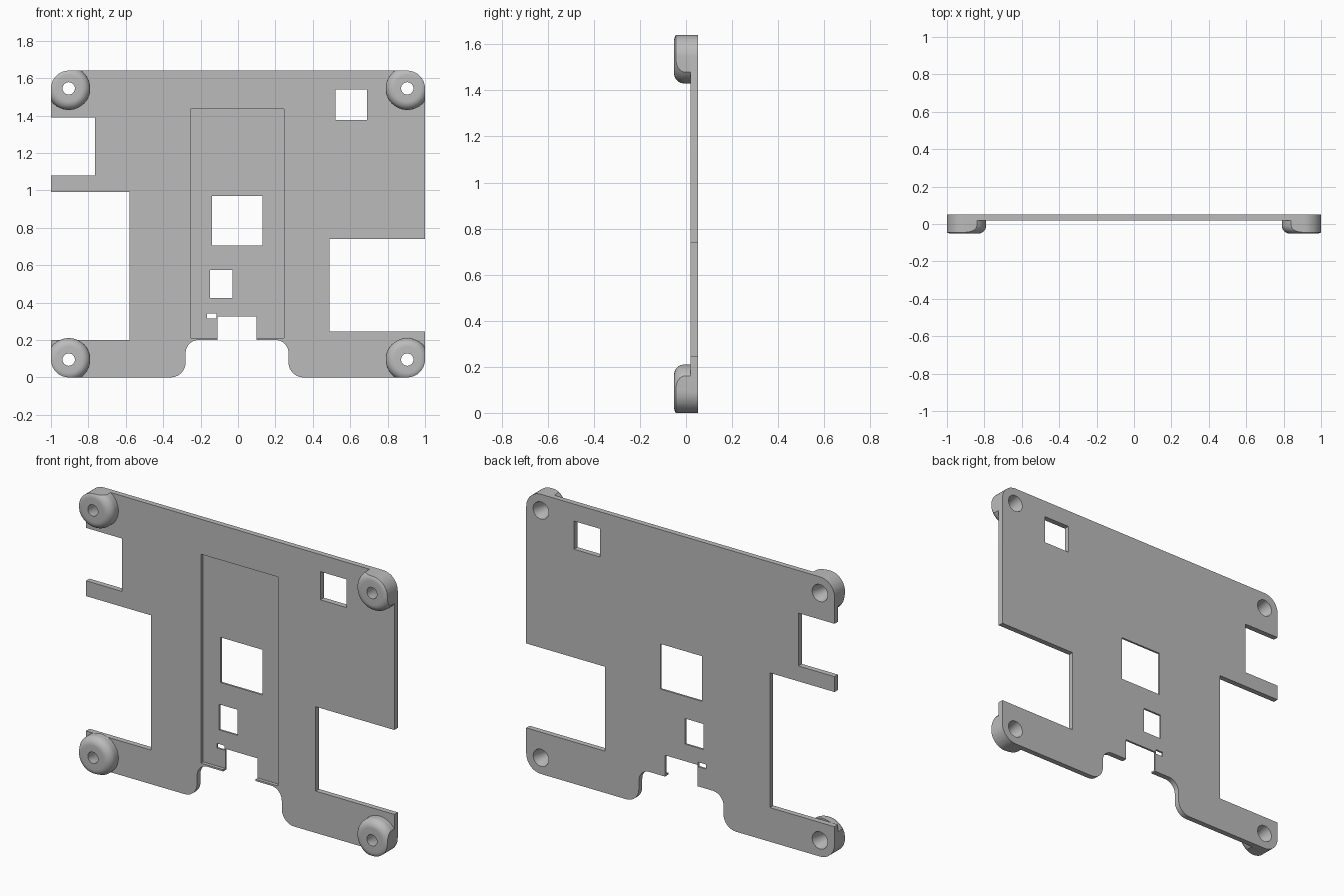
import bpy, bmesh
from math import sin, cos, pi, radians
from mathutils import Vector, Matrix

cube = bpy.data.objects.get("Cube")
if cube:
    bpy.data.objects.remove(cube, do_unlink=True)

FRONT, FACE, BACK = -0.052, 0.02, 0.052   # boss tip, plate front, plate back
TOP = 1.64
CORNER = 0.095

grey = bpy.data.materials.new("plain grey")
grey.use_nodes = True
grey.diffuse_color = (0.5, 0.5, 0.5, 1)
grey.node_tree.nodes["Principled BSDF"].inputs["Base Color"].default_value = (0.5, 0.5, 0.5, 1)


def make_object(name, bm):
    bmesh.ops.recalc_face_normals(bm, faces=bm.faces)
    mesh = bpy.data.meshes.new(name)
    bm.to_mesh(mesh)
    bm.free()
    mesh.materials.append(grey)
    obj = bpy.data.objects.new(name, mesh)
    bpy.context.collection.objects.link(obj)
    return obj


def rounded(points, steps=10):
    """Outline of (x, z, radius) right-angled corners with fillets."""
    out = []
    for i, (x, z, r) in enumerate(points):
        c = Vector((x, z))
        if r == 0:
            out.append(c)
            continue
        to_prev = (Vector(points[i - 1][:2]) - c).normalized()
        to_next = (Vector(points[(i + 1) % len(points)][:2]) - c).normalized()
        centre = c + (to_prev + to_next) * r
        for k in range(steps + 1):
            a = pi / 2 * k / steps
            out.append(centre - r * (to_next * cos(a) + to_prev * sin(a)))
    return out


def prism(name, outline, y0, y1):
    bm = bmesh.new()
    face = bm.faces.new([bm.verts.new((p[0], y0, p[1])) for p in outline])
    ext = bmesh.ops.extrude_face_region(bm, geom=[face])
    verts = [v for v in ext["geom"] if isinstance(v, bmesh.types.BMVert)]
    bmesh.ops.translate(bm, verts=verts, vec=(0, y1 - y0, 0))
    return make_object(name, bm)


def box(name, x0, x1, z0, z1, y0=-0.2, y1=0.2):
    return prism(name, [(x0, z0), (x1, z0), (x1, z1), (x0, z1)], y0, y1)


def lathe(name, profile, x, z, steps=64):
    """Spin (radius, y) points, from axis to axis, around a y-parallel axis."""
    bm = bmesh.new()
    verts = [bm.verts.new((r, y, 0)) for r, y in profile]
    edges = [bm.edges.new(pair) for pair in zip(verts, verts[1:])]
    bmesh.ops.spin(bm, geom=verts + edges, cent=(0, 0, 0), axis=(0, 1, 0),
                   angle=2 * pi, steps=steps)
    bmesh.ops.remove_doubles(bm, verts=bm.verts, dist=1e-5)
    bmesh.ops.transform(bm, matrix=Matrix.Translation((x, 0, z)), verts=bm.verts)
    return make_object(name, bm)


def combine(obj, cutter, operation="DIFFERENCE"):
    mod = obj.modifiers.new("cut", "BOOLEAN")
    mod.operation = operation
    mod.solver = "EXACT"
    mod.object = cutter
    bpy.context.view_layer.objects.active = obj
    bpy.ops.object.modifier_apply(modifier=mod.name)


def discard(obj):
    bpy.data.objects.remove(obj, do_unlink=True)


# Plate with its side notches and stepped bottom notch
plate = prism("mounting_plate", rounded([
    (-1, 0, CORNER), (-0.28, 0, 0.08), (-0.28, 0.2, 0.07), (-0.11, 0.2, 0),
    (-0.11, 0.325, 0), (0.1, 0.325, 0), (0.1, 0.2, 0), (0.27, 0.2, 0.07),
    (0.27, 0, 0.08), (1, 0, CORNER), (1, 0.245, 0), (0.49, 0.245, 0),
    (0.49, 0.74, 0), (1, 0.74, 0), (1, TOP, CORNER), (-1, TOP, CORNER),
    (-1, 1.39, 0), (-0.765, 1.39, 0), (-0.765, 1.08, 0), (-1, 1.08, 0),
    (-1, 0.99, 0), (-0.58, 0.99, 0), (-0.58, 0.2, 0), (-1, 0.2, 0),
]), FACE, BACK)

# Shallow front recess, then the windows
cutters = [
    box("recess_cutter", -0.255, 0.245, 0.21, 1.435, y1=0.04),
    box("corner_window_cutter", 0.52, 0.69, 1.375, 1.54),
    box("large_window_cutter", -0.14, 0.13, 0.705, 0.97),
    box("small_window_cutter", -0.15, -0.03, 0.425, 0.575),
    box("slot_cutter", -0.165, -0.115, 0.315, 0.342),
]
for cutter in cutters:
    combine(plate, cutter)
    discard(cutter)

# Rounded bosses, trimmed to the outer outline and drilled from the back
trim = prism("outline_trim", rounded([
    (-1, 0, CORNER), (1, 0, CORNER), (1, TOP, CORNER), (-1, TOP, CORNER)]), -0.2, 0.2)
RADIUS, FILLET = 0.115, 0.045
boss_profile = [(0, FRONT)] + [
    (RADIUS - FILLET * (1 - sin(a)), FRONT + FILLET * (1 - cos(a)))
    for a in (pi / 2 * k / 10 for k in range(11))] + [(RADIUS, FACE), (0, FACE)]
drill_profile = [(0, -0.1), (0.033, -0.1), (0.033, -0.02),
                 (0.05, BACK), (0.052, 0.06), (0, 0.06)]

parts = [plate]
for side, x in (("right", -0.905), ("left", 0.905)):
    for level, z in (("lower", CORNER), ("upper", TOP - CORNER)):
        boss = lathe(f"{level}_{side}_boss", boss_profile, x, z)
        drill = lathe("drill_cutter", drill_profile, x, z)
        combine(boss, trim, "INTERSECT")
        combine(boss, drill)
        combine(plate, drill)
        discard(drill)
        parts.append(boss)
discard(trim)

# Smooth the curved faces, keep the hard edges
bpy.ops.object.select_all(action="DESELECT")
for part in parts:
    part.select_set(True)
bpy.context.view_layer.objects.active = plate
bpy.ops.object.shade_smooth_by_angle(angle=radians(30))
